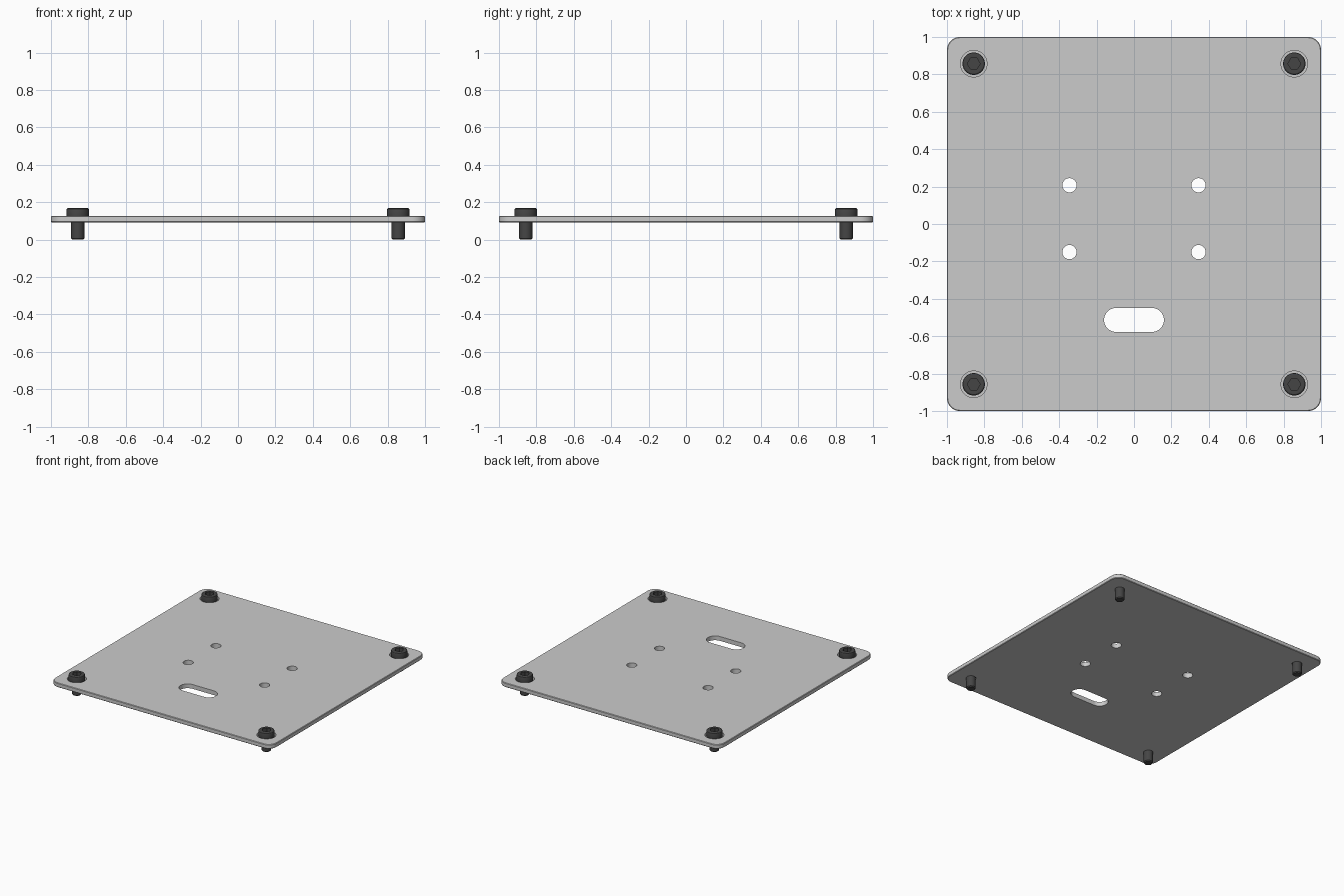
import bpy, bmesh
from math import pi, cos, sin

if "Cube" in bpy.data.objects:
    bpy.data.objects.remove(bpy.data.objects["Cube"])

Z0, Z1 = 0.092, 0.127      # plate bottom and top
SEAT = 0.101               # counterbore floor / underside of screw head
SCREW = 0.857              # screw offset from centre


def arc(cx, cy, r, a0, a1, n):
    return [(cx + r * cos(a0 + (a1 - a0) * i / n), cy + r * sin(a0 + (a1 - a0) * i / n))
            for i in range(n + 1)]


def circle(cx, cy, r, n=48):
    return arc(cx, cy, r, 0, 2 * pi, n)[:-1]


def rounded(hx, hy, r, cy=0.0, n=12):
    pts = []
    for k, (sx, sy) in enumerate(((1, 1), (-1, 1), (-1, -1), (1, -1))):
        pts += arc(sx * (hx - r), cy + sy * (hy - r), r, k * pi / 2, (k + 1) * pi / 2, n)
    # drop coincident neighbours
    return [p for i, p in enumerate(pts)
            if abs(p[0] - pts[i - 1][0]) + abs(p[1] - pts[i - 1][1]) > 1e-5]


def loft(name, rings):
    """Closed solid through a stack of (outline, z) rings of equal length."""
    bm = bmesh.new()
    loops = [[bm.verts.new((x, y, z)) for x, y in pts] for pts, z in rings]
    n = len(loops[0])
    for a, b in zip(loops, loops[1:]):
        for i in range(n):
            j = (i + 1) % n
            bm.faces.new((a[i], a[j], b[j], b[i]))
    bm.faces.new(loops[0][::-1])
    bm.faces.new(loops[-1])
    bmesh.ops.recalc_face_normals(bm, faces=bm.faces)
    me = bpy.data.meshes.new(name)
    bm.to_mesh(me)
    bm.free()
    ob = bpy.data.objects.new(name, me)
    bpy.context.collection.objects.link(ob)
    return ob


def cut(ob, cutter):
    m = ob.modifiers.new("cut", 'BOOLEAN')
    m.object, m.operation, m.solver = cutter, 'DIFFERENCE', 'EXACT'
    bpy.context.view_layer.objects.active = ob
    bpy.ops.object.modifier_apply(modifier=m.name)
    bpy.data.objects.remove(cutter)


def smooth(ob):
    bpy.ops.object.select_all(action='DESELECT')
    ob.select_set(True)
    bpy.context.view_layer.objects.active = ob
    bpy.ops.object.shade_smooth_by_angle(angle=pi / 6)


def prism(pts, z0=0.0, z1=0.3):
    return loft("cutter", [(pts, z0), (pts, z1)])


# plate with lightly eased rim
e = 0.004
outer, inner = rounded(1, 1, 0.07), rounded(1 - e, 1 - e, 0.07 - e)
plate = loft("base_plate", [(inner, Z0), (outer, Z0 + e), (outer, Z1 - e), (inner, Z1)])

# mounting holes and slot
for sx in (-1, 1):
    for y in (0.207, -0.15):
        cut(plate, prism(circle(sx * 0.345, y, 0.038)))
cut(plate, prism(rounded(0.16, 0.064, 0.064, -0.513)))

# counterbored screw holes
corners = [(sx * SCREW, sy * SCREW) for sx in (-1, 1) for sy in (-1, 1)]
for x, y in corners:
    cut(plate, prism(circle(x, y, 0.071), SEAT))
    cut(plate, prism(circle(x, y, 0.037)))
smooth(plate)

# socket head screws
dark = bpy.data.materials.new("dark_steel")
dark.diffuse_color = (0.06, 0.06, 0.06, 1)
dark.use_nodes = True
dark.node_tree.nodes["Principled BSDF"].inputs["Base Color"].default_value = dark.diffuse_color
profile = [(0.029, 0), (0.035, 0.007), (0.035, SEAT), (0.059, SEAT), (0.060, SEAT + 0.003),
           (0.060, 0.160), (0.058, 0.165), (0.052, 0.169)]
screw = loft("corner_screw", [(circle(0, 0, r), z) for r, z in profile])
cut(screw, prism(circle(0, 0, 0.034, 6), 0.134))
screw.data.materials.append(dark)
smooth(screw)
for i, (x, y) in enumerate(corners):
    ob = screw if i == 0 else screw.copy()
    if i:
        bpy.context.collection.objects.link(ob)
    ob.location = (x, y, 0)
